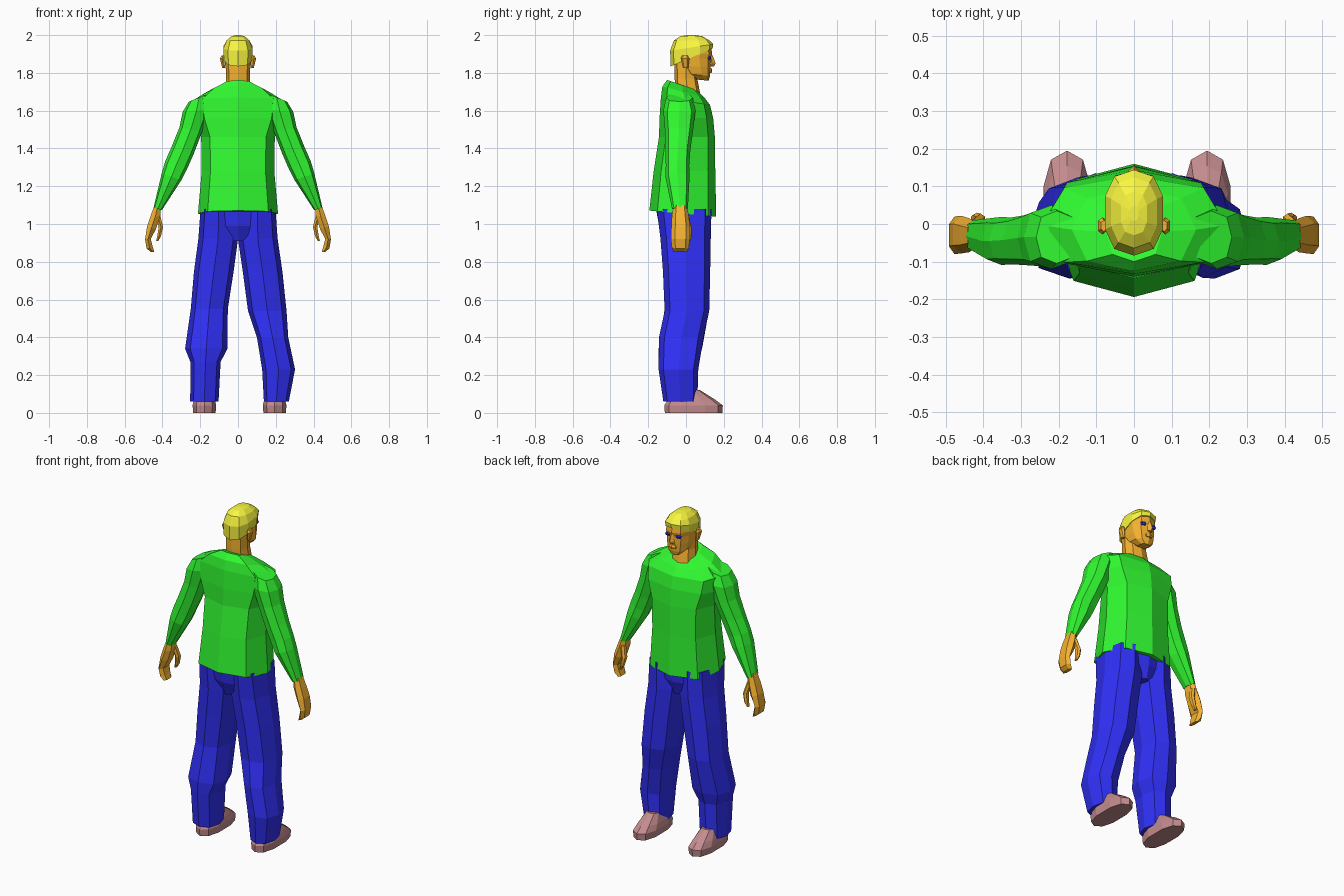
import bpy, bmesh, math

COLOURS = {"green": (0.03, 0.95, 0.03, 1), "blue": (0.03, 0.03, 0.95, 1),
           "skin": (0.93, 0.45, 0.03, 1), "yellow": (0.95, 0.93, 0.05, 1),
           "brown": (0.55, 0.26, 0.27, 1)}
MATS = {}
for key, col in COLOURS.items():
    MATS[key] = bpy.data.materials.new(key)
    MATS[key].diffuse_color = col


def power(v, p):
    return math.copysign(abs(v) ** p, v)


def loft(name, rings, colour, sides=8, side=1, square=0.8):
    """Skin rings of (x, y, z, rx, ry, slope along x, slope along y); side=-1 mirrors x."""
    bm = bmesh.new()
    loops = []
    for ring in rings:
        x, y, z, rx, ry, tx, ty = (tuple(ring) + (0, 0))[:7]
        loop = []
        for i in range(sides):
            a = math.tau * i / sides + math.pi / 2
            dx, dy = rx * power(round(math.cos(a), 6), square), ry * power(round(math.sin(a), 6), square)
            loop.append(bm.verts.new((side * (x + dx), y + dy, z + tx * dx + ty * dy)))
        loops.append(loop)
    for low, high in zip(loops, loops[1:]):
        for i in range(sides):
            j = (i + 1) % sides
            bm.faces.new((low[i], low[j], high[j], high[i]))
    bm.faces.new(loops[0])
    bm.faces.new(loops[-1])
    bmesh.ops.recalc_face_normals(bm, faces=bm.faces)
    mesh = bpy.data.meshes.new(name)
    bm.to_mesh(mesh)
    bm.free()
    mesh.materials.append(MATS[colour])
    obj = bpy.data.objects.new(name, mesh)
    bpy.context.collection.objects.link(obj)
    return obj


# Shirt body, wide at the shoulders and flared at the hem
loft("shirt_body", [
    (0, -0.017, 1.055, 0.212, 0.177, 0, -0.09),
    (0, -0.008, 1.28, 0.192, 0.163),
    (0, 0.005, 1.46, 0.195, 0.148),
    (0, 0.002, 1.56, 0.235, 0.142),
    (0, -0.003, 1.65, 0.245, 0.13, 0, -0.15),
    (0, -0.015, 1.70, 0.165, 0.11, 0, -0.25),
    (0, -0.02, 1.735, 0.075, 0.08, 0, -0.35)], "green")

# Trouser seat joining the legs
loft("trouser_seat", [
    (0, -0.005, 0.91, 0.05, 0.115),
    (0, -0.008, 0.99, 0.19, 0.135),
    (0, -0.012, 1.10, 0.192, 0.15)], "blue")

# Trouser legs, baggy and slightly different on each side
loft("trouser_leg_left", [
    (0.178, -0.03, 0.06, 0.075, 0.09),
    (0.172, -0.04, 0.27, 0.08, 0.105),
    (0.168, -0.03, 0.34, 0.112, 0.115),
    (0.152, 0.005, 0.55, 0.098, 0.118),
    (0.128, 0.003, 0.75, 0.105, 0.125),
    (0.105, -0.002, 0.92, 0.105, 0.133),
    (0.103, -0.01, 1.08, 0.095, 0.145)], "blue", side=-1)
loft("trouser_leg_right", [
    (0.203, -0.03, 0.06, 0.066, 0.09),
    (0.215, -0.04, 0.23, 0.087, 0.105),
    (0.183, -0.025, 0.40, 0.083, 0.118),
    (0.155, 0.005, 0.54, 0.102, 0.118),
    (0.130, 0.003, 0.75, 0.105, 0.125),
    (0.105, -0.002, 0.92, 0.105, 0.133),
    (0.103, -0.01, 1.08, 0.095, 0.145)], "blue")

# Neck and head
loft("neck", [(0, 0.01, 1.69, 0.07, 0.065), (0, 0, 1.77, 0.063, 0.06),
              (0, 0, 1.86, 0.066, 0.062)], "skin")
loft("head", [
    (0, 0.085, 1.762, 0.03, 0.035, 0, -0.1),
    (0, 0.06, 1.79, 0.06, 0.067, 0, -0.1),
    (0, 0.04, 1.835, 0.07, 0.091),
    (0, 0.032, 1.875, 0.073, 0.1),
    (0, 0.032, 1.90, 0.075, 0.107),
    (0, 0.03, 1.95, 0.07, 0.1)], "skin", 10)
loft("nose", [(0, 0.135, 1.835, 0.017, 0.014), (0, 0.137, 1.85, 0.018, 0.02),
              (0, 0.13, 1.895, 0.008, 0.01)], "skin", 4, square=1)
loft("lips", [(0, 0.122, 1.80, 0.02, 0.014), (0, 0.122, 1.813, 0.025, 0.017),
              (0, 0.122, 1.825, 0.015, 0.013)], "skin", 6)

# Cropped hair cap, high over the forehead and low at the nape
loft("hair", [
    (0, 0.03, 1.882, 0.078, 0.111, 0, 0.43),
    (0, 0.03, 1.935, 0.08, 0.114, 0, 0.15),
    (0, 0.03, 1.972, 0.063, 0.094),
    (0, 0.028, 1.994, 0.036, 0.058),
    (0, 0.028, 2.0, 0.012, 0.02)], "yellow", 10)

for side, label in ((1, "right"), (-1, "left")):
    # Ears and eyes
    loft("ear_" + label, [(0.076, -0.002, 1.825, 0.008, 0.014),
                          (0.084, -0.005, 1.875, 0.013, 0.023),
                          (0.08, -0.005, 1.892, 0.008, 0.015)], "skin", 6, side)
    loft("eye_" + label, [(0.035, 0.119, 1.868, 0.014, 0.008),
                          (0.035, 0.121, 1.878, 0.018, 0.012),
                          (0.035, 0.121, 1.886, 0.014, 0.01)], "blue", 6, side)
    # Sleeve, bulging at the elbow and narrow at the cuff
    loft("sleeve_" + label, [
        (0.205, -0.035, 1.67, 0.055, 0.07, -0.4),
        (0.22, -0.035, 1.60, 0.073, 0.085, -0.1),
        (0.25, -0.037, 1.50, 0.06, 0.075, 0.2),
        (0.293, -0.043, 1.39, 0.058, 0.066, 0.35),
        (0.328, -0.045, 1.31, 0.058, 0.062, 0.35),
        (0.352, -0.045, 1.25, 0.052, 0.064, 0.35),
        (0.425, -0.032, 1.08, 0.022, 0.042, 0.3)], "green", 8, side)
    # Hand with fingers curling inward and a separate thumb
    loft("hand_" + label, [
        (0.424, -0.03, 1.10, 0.02, 0.036),
        (0.438, -0.03, 1.04, 0.029, 0.045),
        (0.458, -0.028, 0.98, 0.026, 0.05, 0.3),
        (0.477, -0.03, 0.92, 0.017, 0.05),
        (0.468, -0.03, 0.875, 0.018, 0.045, -0.3),
        (0.452, -0.03, 0.852, 0.01, 0.036)], "skin", 6, side)
    loft("thumb_" + label, [
        (0.425, -0.005, 1.05, 0.014, 0.018),
        (0.408, 0.008, 0.985, 0.013, 0.02),
        (0.418, 0.014, 0.935, 0.011, 0.016),
        (0.428, 0.014, 0.91, 0.006, 0.01)], "skin", 6, side)
    # Shoe with a sloping instep
    cx = 0.194 if side == 1 else 0.178
    loft("shoe_" + label, [
        (cx, 0.04, 0.0, 0.062, 0.152),
        (cx, 0.04, 0.04, 0.065, 0.155),
        (cx, 0.03, 0.07, 0.058, 0.125),
        (cx, 0.02, 0.12, 0.04, 0.055)], "brown", 10, side)
